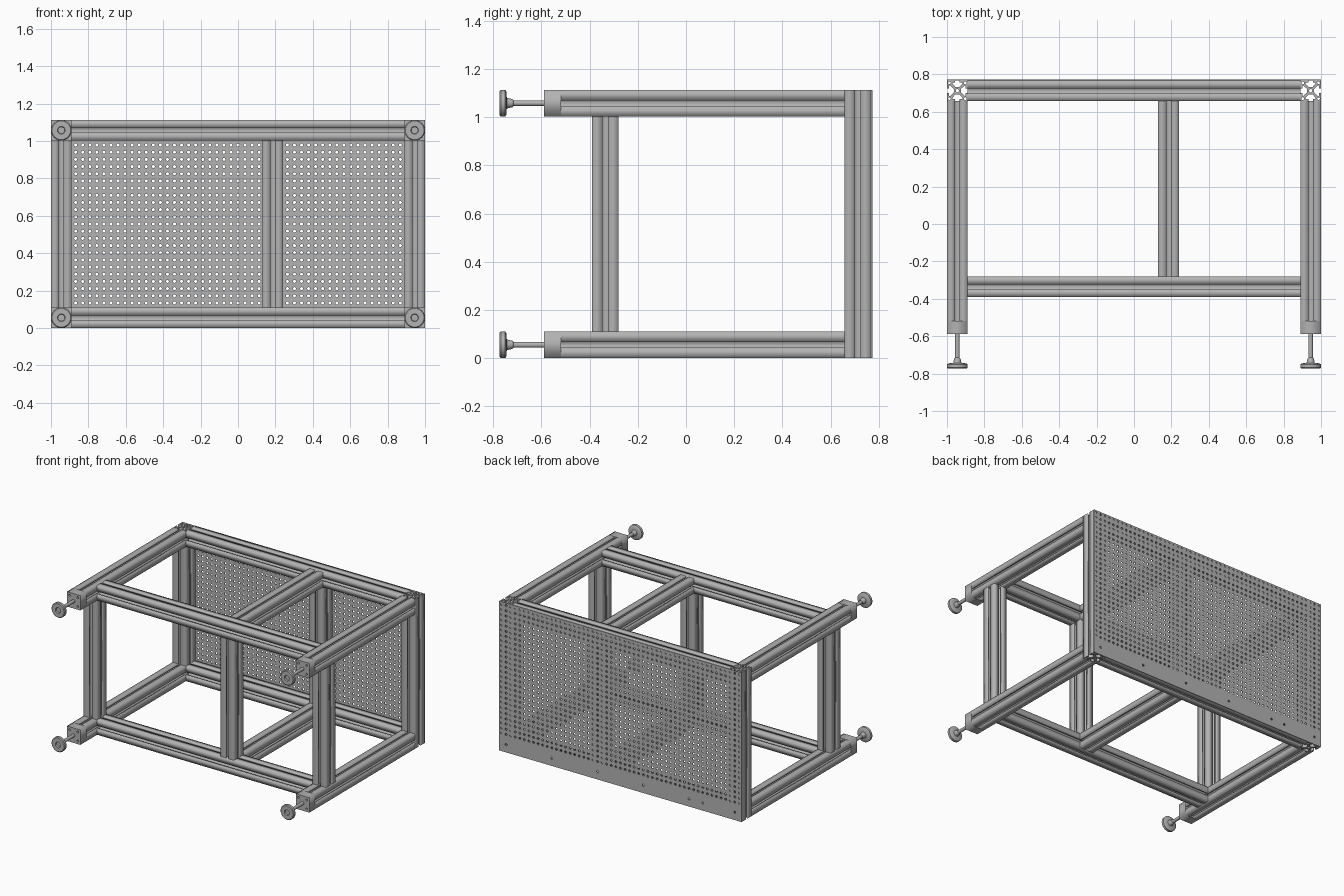
import bpy, bmesh, math
from mathutils import Matrix, Vector

cube = bpy.data.objects.get("Cube")
if cube:
    bpy.data.objects.remove(cube, do_unlink=True)

HALF = 0.0555            # half width of a beam
W = 2 * HALF
HEIGHT = 1.113
BACK = 0.768             # back of the frame, where the panel sits
FRONT = -0.588           # front end of the long rails
CROSS_Y = -0.335         # centre of the front cross frame
MID_X = 0.185            # centre of the middle frame
SIDE_X = 1 - HALF
POST_Y = BACK - HALF
LOW, HIGH = HALF, HEIGHT - HALF

metal = bpy.data.materials.new("grey metal")
metal.use_nodes = True
GREY = (0.45, 0.45, 0.45, 1)
metal.diffuse_color = GREY
metal.node_tree.nodes["Principled BSDF"].inputs["Base Color"].default_value = GREY


def add_object(name, mesh):
    obj = bpy.data.objects.new(name, mesh)
    mesh.materials.clear()
    mesh.materials.append(metal)
    bpy.context.collection.objects.link(obj)
    return obj


def circle(x, y, r, n=12):
    return [(x + r * math.cos(math.tau * i / n), y + r * math.sin(math.tau * i / n)) for i in range(n)]


# Slotted section: one side's outline, turned four times
slot, lip, cavity = 0.0115, 0.012, 0.027
lower = [(HALF, -HALF), (HALF, -slot), (HALF - lip, -slot), (HALF - lip, -cavity),
         (HALF - lip - 0.006, -cavity), (0.019, -0.009)]
side = lower + [(x, -y) for x, y in reversed(lower[1:])]
outline = []
for turn in range(4):
    c, s = [(1, 0), (0, 1), (-1, 0), (0, -1)][turn]
    outline += [(x * c - y * s, x * s + y * c) for x, y in side]
bore = circle(0, 0, 0.009)
corners = [(sx * 0.042, sy * 0.042) for sx in (-1, 1) for sy in (-1, 1)]
SLOTTED = [outline, bore] + [circle(x, y, 0.0075, 8) for x, y in corners]

# Plain section for the closed rail ends
square = [(-HALF, -HALF), (HALF, -HALF), (HALF, HALF), (-HALF, HALF)]
PLAIN = [square, bore] + [circle(x * 0.8, y * 0.8, 0.008, 8) for x, y in corners]


def beam(name, axis, start, end, centre, section=SLOTTED):
    """Extrude a section along an axis; centre gives the other two coordinates."""
    curve = bpy.data.curves.new(name, "CURVE")
    curve.dimensions = "2D"
    curve.fill_mode = "BOTH"
    curve.extrude = (end - start) / 2
    for loop in section:
        spline = curve.splines.new("POLY")
        spline.points.add(len(loop) - 1)
        for p, (x, y) in zip(spline.points, loop):
            p.co = (x, y, 0, 1)
        spline.use_cyclic_u = True
    temp = bpy.data.objects.new(name + "_profile", curve)
    bpy.context.collection.objects.link(temp)
    graph = bpy.context.evaluated_depsgraph_get()
    mesh = bpy.data.meshes.new_from_object(temp.evaluated_get(graph))
    bpy.data.objects.remove(temp, do_unlink=True)
    place = list(centre)
    place.insert("xyz".index(axis), (start + end) / 2)
    turn = {"x": Matrix.Rotation(math.pi / 2, 4, "Y"),
            "y": Matrix.Rotation(math.pi / 2, 4, "X"),
            "z": Matrix()}[axis]
    mesh.transform(Matrix.Translation(Vector(place)) @ turn)
    add_object(name, mesh)


def foot(name, x, z):
    """Levelling foot: a lathed profile of (radius, y), recessed in front."""
    profile = [(0, -0.763), (0.018, -0.763), (0.021, -0.773), (0.05, -0.773), (HALF, -0.768),
               (HALF, -0.75), (0.048, -0.745), (0.022, -0.743), (0.017, -0.72),
               (0.012, -0.715), (0.012, FRONT + 0.01), (0, FRONT + 0.01)]
    bm = bmesh.new()
    verts = [bm.verts.new((r, y, 0)) for r, y in profile]
    edges = [bm.edges.new(pair) for pair in zip(verts, verts[1:])]
    bmesh.ops.spin(bm, geom=verts + edges, cent=(0, 0, 0), axis=(0, 1, 0),
                   angle=math.tau, steps=24, use_duplicate=False)
    bmesh.ops.remove_doubles(bm, verts=bm.verts, dist=0.0001)
    bmesh.ops.recalc_face_normals(bm, faces=bm.faces)
    mesh = bpy.data.meshes.new(name)
    bm.to_mesh(mesh)
    bm.free()
    obj = add_object(name, mesh)
    obj.location = (x, 0, z)
    bpy.ops.object.select_all(action="DESELECT")
    obj.select_set(True)
    bpy.context.view_layer.objects.active = obj
    bpy.ops.object.shade_smooth_by_angle(angle=math.radians(30))


# Side frames: posts, rails with closed ends, and feet
SLOT_END = FRONT + 0.07
for sign, where in ((1, "left"), (-1, "right")):
    x = sign * SIDE_X
    beam(where + "_back_post", "z", 0, HEIGHT, (x, POST_Y))
    beam(where + "_front_post", "z", W, HEIGHT - W, (x, CROSS_Y))
    for level, z in (("lower", LOW), ("upper", HIGH)):
        beam(f"{where}_{level}_rail", "y", SLOT_END, BACK - W, (x, z))
        beam(f"{where}_{level}_rail_end", "y", FRONT, SLOT_END, (x, z), PLAIN)
        foot(f"{where}_{level}_foot", x, z)

# Cross beams and the middle rails
for level, z in (("lower", LOW), ("upper", HIGH)):
    for place, y in (("front", CROSS_Y), ("back", POST_Y)):
        beam(f"{level}_{place}_cross_beam", "x", W - 1, 1 - W, (y, z))
    beam(f"{level}_middle_rail", "y", CROSS_Y + HALF, BACK - W, (MID_X, z))

# Middle posts
for place, y in (("front", CROSS_Y), ("back", POST_Y)):
    beam(place + "_middle_post", "z", W, HEIGHT - W, (MID_X, y))

# Perforated back panel: square cells, each with a round hole or left solid
COLS, ROWS = 53, 29
dx, dz = 2 / COLS, HEIGHT / ROWS
SCREW_COLS = [round((x + 1) / dx - 0.5) for x in (0.96, 0.58, 0.2, -0.2, -0.58, -0.67, -0.96)]
bm = bmesh.new()
for i in range(COLS):
    for j in range(ROWS):
        cx, cz = -1 + (i + 0.5) * dx, (j + 0.5) * dz
        ring, hole = [], []
        for k in range(8):
            a = math.tau * k / 8
            c, s = math.cos(a), math.sin(a)
            m = max(abs(c), abs(s))
            ring.append(bm.verts.new((cx + c / m * dx / 2, 0, cz + s / m * dz / 2)))
            hole.append((cx + c * 0.0085, 0, cz + s * 0.0085))
        if j >= 3 or (j == 1 and i in SCREW_COLS):
            hole = [bm.verts.new(p) for p in hole]
            for k in range(8):
                n = (k + 1) % 8
                bm.faces.new((ring[k], ring[n], hole[n], hole[k]))
        else:
            bm.faces.new(ring)
bmesh.ops.remove_doubles(bm, verts=bm.verts, dist=0.0005)
bmesh.ops.recalc_face_normals(bm, faces=bm.faces)
panel_mesh = bpy.data.meshes.new("back_panel")
bm.to_mesh(panel_mesh)
bm.free()
panel = add_object("back_panel", panel_mesh)
panel.location.y = BACK + 0.0025
solid = panel.modifiers.new("thickness", "SOLIDIFY")
solid.thickness = 0.005
solid.offset = 0
